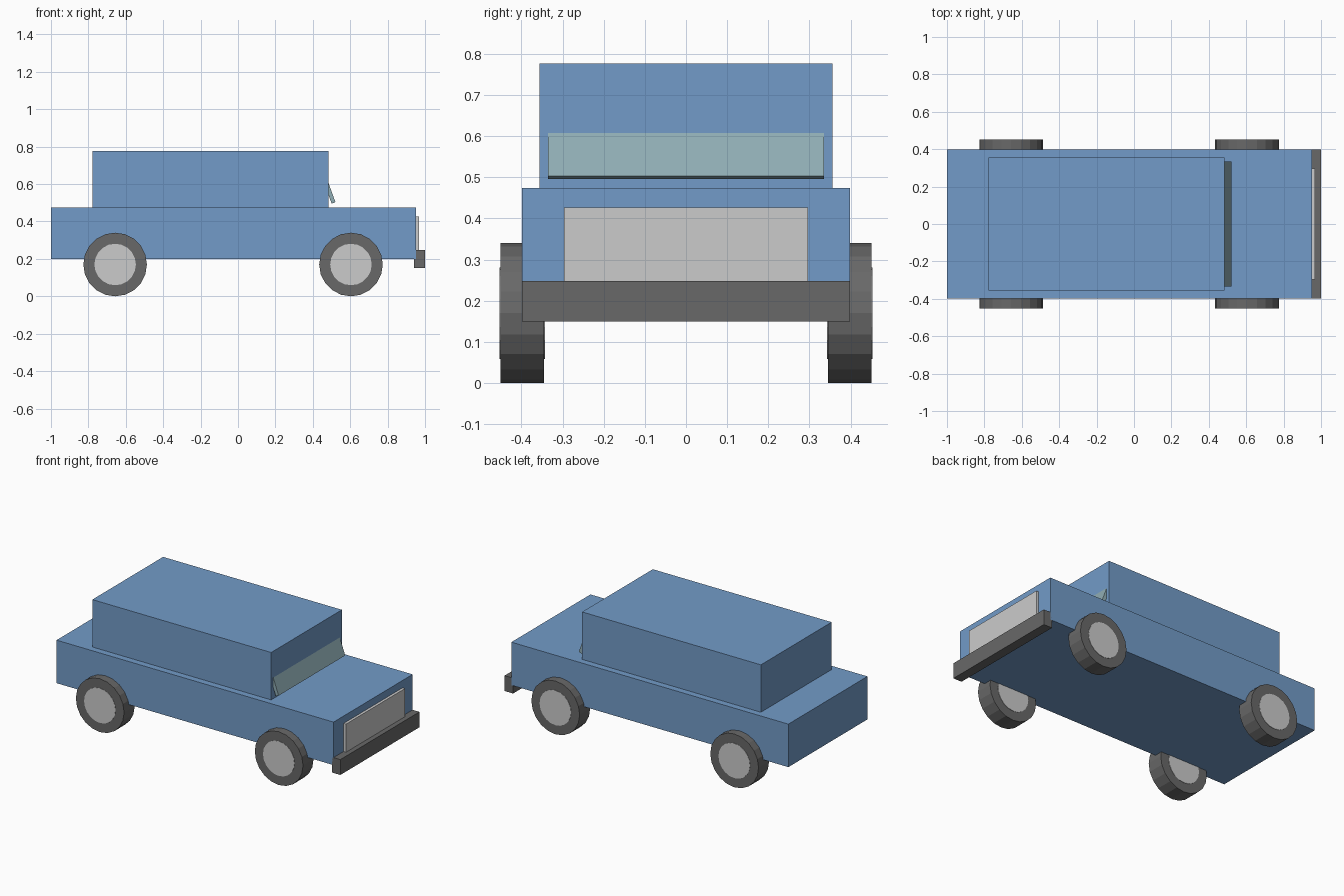
import bpy
from math import radians

if "Cube" in bpy.data.objects:
    bpy.data.objects.remove(bpy.data.objects["Cube"])


def material(name, rgb):
    m = bpy.data.materials.new(name)
    m.diffuse_color = (*rgb, 1)
    m.use_nodes = True
    m.node_tree.nodes["Principled BSDF"].inputs["Base Color"].default_value = m.diffuse_color
    return m


PAINT = material("blue_paint", (0.17, 0.33, 0.58))
GLASS = material("glass", (0.28, 0.42, 0.46))
DARK = material("dark_rubber", (0.14, 0.14, 0.14))


def finish(name, mat):
    o = bpy.context.object
    o.name = name
    if mat:
        o.data.materials.append(mat)
    return o


def box(name, center, size, mat=None, tilt=0):
    bpy.ops.mesh.primitive_cube_add(size=1, location=center,
                                    rotation=(0, radians(tilt), 0))
    bpy.context.object.scale = size
    return finish(name, mat)


def span(name, x, y, z, mat=None):
    """Box from x and z ranges, symmetric in y."""
    return box(name, (sum(x) / 2, 0, sum(z) / 2),
               (x[1] - x[0], 2 * y, z[1] - z[0]), mat)


def disc(name, center, radius, width, mat=None):
    bpy.ops.mesh.primitive_cylinder_add(vertices=20, radius=radius, depth=width,
                                        location=center,
                                        rotation=(radians(90), 0, 0))
    return finish(name, mat)


# Body shell and cabin
span("lower_body", (-1.0, 0.952), 0.398, (0.2, 0.474), PAINT)
span("cabin", (-0.777, 0.483), 0.356, (0.474, 0.776), PAINT)

# Sloping windscreen, upper part sunk into the cabin
box("windscreen", (0.468, 0, 0.617), (0.022, 0.67, 0.25), GLASS, tilt=-20)

# Grille and bumper at the nose
span("grille", (0.945, 0.969), 0.296, (0.24, 0.427))
span("bumper", (0.94, 1.0), 0.398, (0.15, 0.248), DARK)

# Wheels: tyre with a slightly wider hub showing on both faces
for end, x in (("rear", -0.657), ("front", 0.604)):
    for side, y in (("right", -0.398), ("left", 0.398)):
        disc(f"{end}_{side}_tyre", (x, y, 0.17), 0.17, 0.106, DARK)
        disc(f"{end}_{side}_hub", (x, y, 0.17), 0.111, 0.11)
